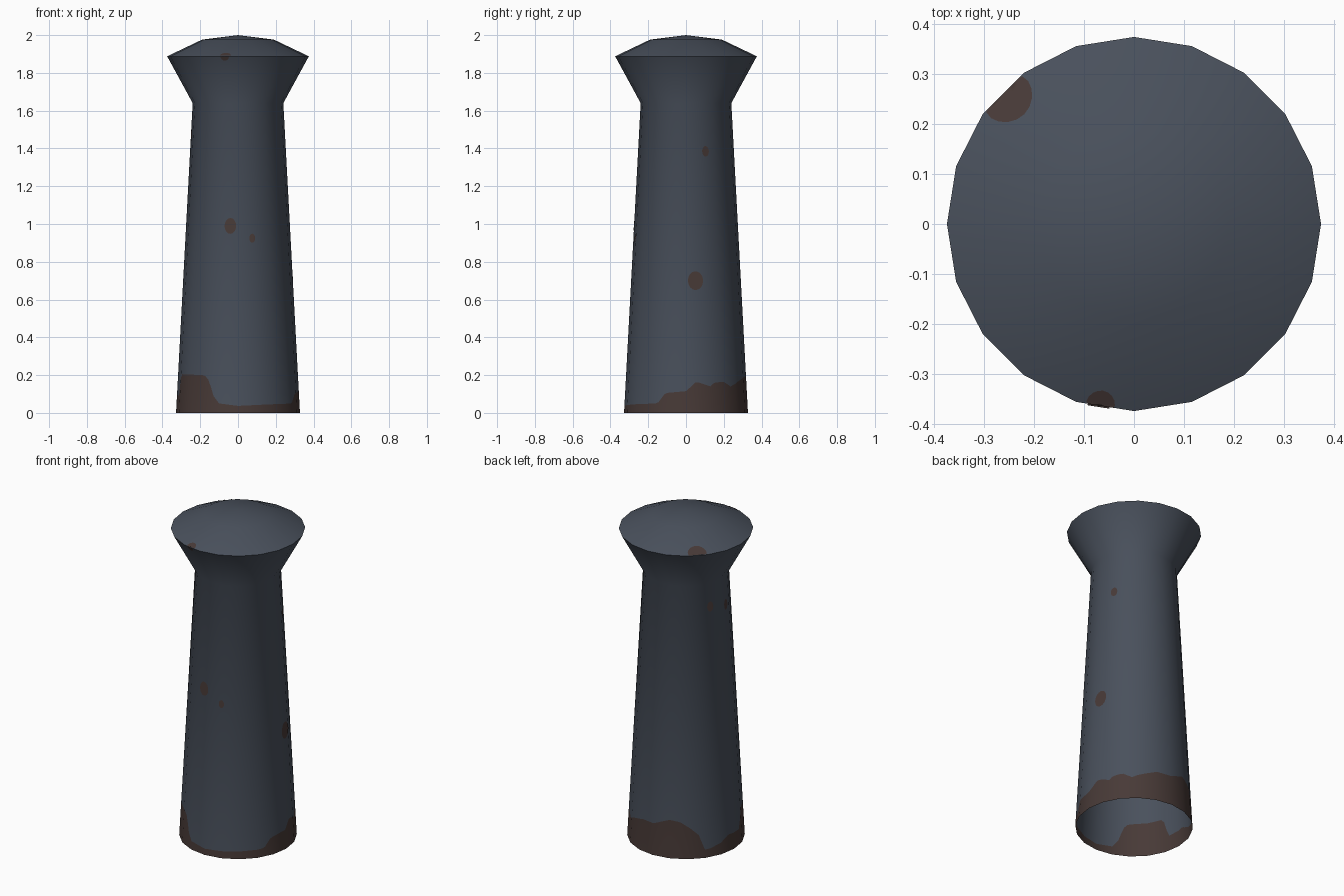
import bpy
from math import sin, cos, pi, radians, degrees

if "Cube" in bpy.data.objects:
    bpy.data.objects.remove(bpy.data.objects["Cube"])

SIDES, SUB = 20, 6            # facets round the post, columns per facet
BASE_R, WAIST_R, RIM_R = 0.328, 0.24, 0.375
WAIST_Z, RIM_Z, DOME_R, DOME_Z, TOP_Z = 1.64, 1.888, 0.19, 1.976, 2.0


def material(name, rgb):
    m = bpy.data.materials.new(name)
    m.diffuse_color = (*rgb, 1)
    m.use_nodes = True
    m.node_tree.nodes["Principled BSDF"].inputs["Base Color"].default_value = m.diffuse_color
    return m


paint = material("slate_blue_paint", (0.067, 0.081, 0.107))
rust = material("rust_brown", (0.064, 0.042, 0.038))


def make(name, verts, faces, mats, idx=None):
    me = bpy.data.meshes.new(name)
    me.from_pydata(verts, [], faces)
    for m in mats:
        me.materials.append(m)
    for i, p in enumerate(me.polygons):
        p.use_smooth = True
        p.material_index = idx[i] if idx else 0
    ob = bpy.data.objects.new(name, me)
    bpy.context.collection.objects.link(ob)
    return ob


def lerp_table(table, x):
    for (x0, y0), (x1, y1) in zip(table, table[1:]):
        if x0 <= x <= x1:
            return y0 + (y1 - y0) * (x - x0) / (x1 - x0)
    return table[-1][1]


def facet(deg):
    """Shrink factor that keeps points on the flat 20-sided outline."""
    step = 360 / SIDES
    return cos(pi / SIDES) / cos(radians(deg % step - step / 2))


def wall(deg, z, off=0.0):
    z = min(z, RIM_Z)
    r = lerp_table([(0, BASE_R), (WAIST_Z, WAIST_R), (RIM_Z, RIM_R)], z)
    r = r * facet(deg) + off
    return (r * cos(radians(deg)), r * sin(radians(deg)), z)


def cap(deg, r, off=0.0):
    r = min(r, RIM_R)
    z = lerp_table([(0, TOP_Z), (DOME_R, DOME_Z), (RIM_R, RIM_Z)], r)
    r *= facet(deg)
    return (r * cos(radians(deg)), r * sin(radians(deg)), z + off)


# height of the rusty foot against the angle round the post
RUST = [(0, .115), (10, .165), (24, .14), (28, .16), (39, .165), (48, .14), (60, .165),
        (75, .19), (90, .19), (108, .23), (119, .22), (128, .19), (138, .14), (144, .05),
        (150, .05), (162, .07), (173, .10), (193, .09), (199, .205), (236, .20),
        (241, .17), (246, .09), (252, .05), (270, .037), (300, .045), (332, .05),
        (340, .105), (360, .115)]

# post: rusty foot, tapering shaft and flared neck, open underneath
cols = SIDES * SUB
verts, normals, faces, idx = [], [], [], []
for i in range(cols):
    a = i * 360 / cols
    for z in (0, lerp_table(RUST, a), WAIST_Z, RIM_Z):
        nz = lerp_table([(0, .055), (WAIST_Z, -.22), (RIM_Z, -.475)], z)
        nr = (1 - nz * nz) ** 0.5
        verts.append(wall(a, z))
        normals.append((nr * cos(radians(a)), nr * sin(radians(a)), nz))
for i in range(cols):
    j = (i + 1) % cols
    for k in range(3):
        faces.append((i * 4 + k, j * 4 + k, j * 4 + k + 1, i * 4 + k + 1))
        idx.append(1 if k == 0 else 0)
post = make("post", verts, faces, [paint, rust], idx)
post.data.normals_split_custom_set_from_vertices(normals)

# domed cap, meeting the neck at a sharp rim
verts = [cap(i * 360 / SIDES, r) for r in (RIM_R, DOME_R) for i in range(SIDES)]
verts.append((0, 0, TOP_Z))
faces = []
for i in range(SIDES):
    j = (i + 1) % SIDES
    faces += [(i, j, SIDES + j, SIDES + i), (SIDES + i, SIDES + j, 2 * SIDES)]
make("cap", verts, faces, [paint])


def spot(name, surf, deg, pos, half_deg, half_pos, n=16, rings=3):
    """Thin oval rust patch lying on a surface."""
    v = [surf(deg, pos, 0.003)]
    for k in range(1, rings + 1):
        for i in range(n):
            t, f = 2 * pi * i / n, k / rings
            v.append(surf(deg + half_deg * f * cos(t), pos + half_pos * f * sin(t), 0.003))
    fs = []
    for i in range(n):
        j = (i + 1) % n
        fs.append((0, 1 + i, 1 + j))
        for k in range(rings - 1):
            a, b = 1 + k * n, 1 + (k + 1) * n
            fs.append((a + i, b + i, b + j, a + j))
    if surf is cap:           # keep faces pointing outward
        fs = [f[::-1] for f in fs]
    make(name, v, fs, [rust])


# rust spots on the shaft: angle, height, half width (degrees), half height
for n, s in enumerate([(-98.5, .99, 6.5, .042), (-74.4, .925, 3.2, .024),
                       (24, 1.385, 4.5, .028), (10, .70, 8, .05),
                       (158, 1.50, 4.5, .03), (188, 1.47, 4.5, .032)]):
    spot(f"rust_spot_{n + 1}", wall, *s)

# rust spots at the rim
spot("rim_spot_front", wall, -101, RIM_Z - 0.003, 3.5, .02)
spot("cap_spot_front", cap, -100.5, RIM_R - 0.005, 4.5, .026)
spot("cap_spot_back", cap, 135, RIM_R - 0.018, 8.5, .042)
